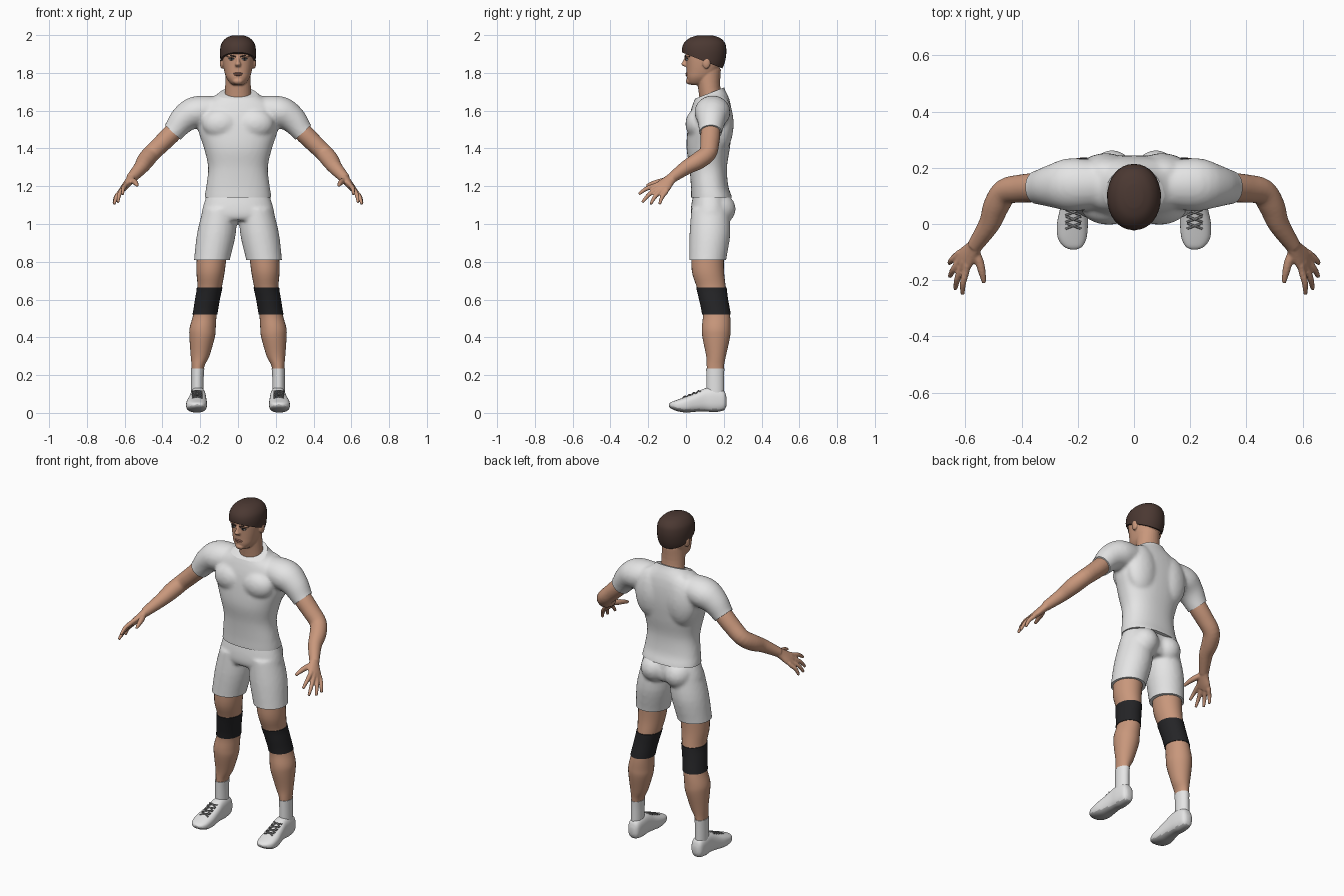
import bpy, bmesh, math
from mathutils import Vector, Matrix

if "Cube" in bpy.data.objects:
    bpy.data.objects.remove(bpy.data.objects["Cube"])


def material(name, *rgb):
    m = bpy.data.materials.new(name)
    m.use_nodes = True
    m.diffuse_color = (*rgb, 1)
    m.node_tree.nodes["Principled BSDF"].inputs["Base Color"].default_value = (*rgb, 1)
    return m


SKIN = material("skin", .58, .31, .20)
HAIR = material("dark_brown_hair", .07, .04, .032)
CLOTH = material("white_cloth", .78, .78, .78)
PAD = material("black_pad", .018, .018, .02)
SOLE = material("sole_grey", .42, .42, .42)
LACE = material("lace_grey", .2, .2, .2)
LIP = material("lip", .40, .18, .13)


def curve(st, k=4):
    """Smooth interpolation through a list of stations."""
    out = []
    for i in range(len(st) - 1):
        quad = zip(st[max(i - 1, 0)], st[i], st[i + 1], st[min(i + 2, len(st) - 1)])
        quad = list(quad)
        for j in range(k):
            t = j / k
            out.append([.5 * (2 * b + (c - a) * t + (2 * a - 5 * b + 4 * c - d) * t * t
                              + (3 * b - a - 3 * c + d) * t ** 3) for a, b, c, d in quad])
    return out + [list(st[-1])]


def add_rings(bm, frames, e=2, n=28):
    """Skin a row of superellipses, each given as centre and two half axes."""
    def power(v):
        return math.copysign(abs(v) ** (2 / e), v)
    rows = []
    for c, u, v in frames:
        angles = [math.tau * i / n for i in range(n)]
        rows.append([bm.verts.new(c + u * power(math.cos(a)) + v * power(math.sin(a))) for a in angles])
    for a, b in zip(rows, rows[1:]):
        for i in range(n):
            bm.faces.new((a[i], a[(i + 1) % n], b[(i + 1) % n], b[i]))
    bm.faces.new(rows[0])
    bm.faces.new(rows[-1])


def stack(bm, st, e=2, n=28, smooth=True):
    """Level sections: z, centre x, centre y, half width, half depth."""
    st = curve(st) if smooth else st
    add_rings(bm, [(Vector((x, y, z)), Vector((rx, 0, 0)), Vector((0, ry, 0)))
                   for z, x, y, rx, ry in st], e, n)


def tube(bm, st, wide=(0, 0, 0), n=16):
    """Sections along a path: x, y, z, radius, second radius."""
    st = curve(st)
    pts = [Vector(s[:3]) for s in st]
    frames = []
    for i, s in enumerate(st):
        t = (pts[min(i + 1, len(pts) - 1)] - pts[max(i - 1, 0)]).normalized()
        w = Vector(wide)
        u = (w - t * w.dot(t)) if w.length else t.cross(Vector((0, 0, 1)))
        u.normalize()
        frames.append((pts[i], u * s[3], u.cross(t) * s[4]))
    add_rings(bm, frames, 2, n)


def ball(bm, centre, radii):
    m = Matrix.Translation(centre) @ Matrix.Diagonal((*radii, 1))
    bmesh.ops.create_uvsphere(bm, u_segments=24, v_segments=16, radius=1, matrix=m)


def body(rows):
    """Centred sections from z, front y, back y, half width."""
    return [(z, 0, (f + b) / 2, w, (b - f) / 2) for z, f, b, w in rows]


def finish(name, bm, *mats, voxel=0, rounds=0, cuts=()):
    """Make the object, fuse its volumes, then trim it with planes."""
    bmesh.ops.recalc_face_normals(bm, faces=bm.faces)
    me = bpy.data.meshes.new(name)
    bm.to_mesh(me)
    ob = bpy.data.objects.new(name, me)
    bpy.context.collection.objects.link(ob)
    if voxel:
        mod = ob.modifiers.new("fuse", 'REMESH')
        mod.mode, mod.voxel_size = 'VOXEL', voxel
        mod = ob.modifiers.new("soften", 'SMOOTH')
        mod.factor, mod.iterations = .5, rounds
        bpy.context.view_layer.update()
        dg = bpy.context.evaluated_depsgraph_get()
        me = bpy.data.meshes.new_from_object(ob.evaluated_get(dg))
        ob.modifiers.clear()
        ob.data = me
    if cuts:
        bm.clear()
        bm.from_mesh(me)
        for point, normal, inside in cuts:
            verts = [v for v in bm.verts if inside(v.co)]
            chosen = set(verts)
            edges = [x for x in bm.edges if chosen.issuperset(x.verts)]
            faces = [x for x in bm.faces if chosen.issuperset(x.verts)]
            bmesh.ops.bisect_plane(bm, geom=verts + edges + faces, plane_co=point,
                                   plane_no=normal, clear_outer=True)
        bmesh.ops.holes_fill(bm, edges=[x for x in bm.edges if x.is_boundary], sides=0)
        bmesh.ops.recalc_face_normals(bm, faces=bm.faces)
        bm.to_mesh(me)
    bm.free()
    me.materials.clear()
    for m in mats:
        me.materials.append(m)
    me.shade_smooth()
    me.set_sharp_from_angle(angle=math.radians(50))
    return ob


def mirrored(ob):
    twin = ob.copy()
    twin.data = ob.data.copy()
    twin.data.transform(Matrix.Scale(-1, 4, (1, 0, 0)))
    twin.data.flip_normals()
    twin.name = ob.name.replace("left", "right")
    bpy.context.collection.objects.link(twin)


# Shirt: trunk, chest and back muscles, and sleeves
bm = bmesh.new()
stack(bm, body([(1.08, .03, .25, .178), (1.14, .027, .244, .177), (1.2, .026, .224, .168),
                (1.3, .018, .217, .158), (1.4, .003, .232, .18), (1.5, .008, .243, .212),
                (1.58, .02, .243, .215), (1.64, .038, .235, .185), (1.68, .054, .222, .12),
                (1.72, .062, .203, .08), (1.78, .068, .19, .074)]), 2.3, 40)
for s in (1, -1):
    ball(bm, (.09 * s, .06, 1.53), (.1, .063, .08))
    ball(bm, (.1 * s, .185, 1.53), (.1, .067, .15))
    tube(bm, [(.1 * s, .14, 1.6, .08, .075), (.22 * s, .14, 1.592, .095, .085),
              (.29 * s, .135, 1.552, .077, .073), (.345 * s, .13, 1.485, .06, .057),
              (.40 * s, .127, 1.43, .056, .054)], n=28)
sleeve_cuts = [((.345 * s, .13, 1.485), (.68 * s, 0, -.73), lambda p, s=s: p.x * s > .25) for s in (1, -1)]
finish("shirt", bm, CLOTH, voxel=.01, rounds=6, cuts=sleeve_cuts + [
    ((0, 0, 1.14), (0, 0, -1), lambda p: p.z < 1.3),
    ((0, .065, 1.67), (0, -.36, .93), lambda p: p.z > 1.62)])

# Shorts: hips, seat and two legs
bm = bmesh.new()
stack(bm, body([(1.17, .042, .215, .16), (1.1, .028, .23, .183), (1.05, .025, .23, .192),
                (1.02, .035, .215, .17)]), 2.3, 40)
for s in (1, -1):
    ball(bm, (.078 * s, .165, 1.08), (.085, .098, .088))
    stack(bm, [(1.08, .095 * s, .128, .09, .1), (.95, .114 * s, .127, .103, .108),
               (.81, .138 * s, .115, .095, .098), (.75, .145 * s, .112, .093, .096)])
finish("shorts", bm, CLOTH, voxel=.01, rounds=5,
       cuts=[((0, 0, .81), (0, 0, -1), lambda p: p.z < .9)])

# Legs, with knee pads and socks that follow their shape
leg = curve([(.86, .137, .115, .08, .085), (.75, .145, .116, .075, .085), (.665, .15, .134, .064, .077),
             (.6, .162, .146, .062, .073), (.52, .175, .161, .062, .072), (.45, .187, .16, .069, .076),
             (.4, .19, .16, .067, .073), (.3, .201, .159, .049, .052), (.235, .213, .155, .032, .045),
             (.12, .215, .155, .03, .044), (.07, .215, .155, .03, .044)])
for name, mat, low, high, grow in (("left_leg", SKIN, 0, 1, 0), ("left_knee_pad", PAD, .519, .666, .004),
                                   ("left_sock", CLOTH, 0, .236, .003)):
    bm = bmesh.new()
    stack(bm, [(z, x, y, a + grow, b + grow) for z, x, y, a, b in leg if low < z < high], smooth=False)
    mirrored(finish(name, bm, mat))

# Shoes: sections from heel to toe given as y, centre x, half width, bottom, top
shoe = [(.215, .212, .015, .04, .08), (.2, .212, .034, .014, .118), (.15, .212, .041, .004, .135),
        (.1, .212, .043, .008, .13), (.05, .215, .049, .006, .106), (0, .219, .055, .002, .086),
        (-.05, .22, .051, .01, .068), (-.08, .217, .033, .024, .056), (-.091, .215, .01, .034, .046)]
bm = bmesh.new()
add_rings(bm, [(Vector((x, y, (lo + hi) / 2)), Vector((w, 0, 0)), Vector((0, 0, (hi - lo) / 2)))
               for y, x, w, lo, hi in curve(shoe)], 2.6, 36)
ob = finish("left_shoe", bm, CLOTH, SOLE)
for p in ob.data.polygons:
    p.material_index = int(p.center.z < .02 + .3 * max(0, -.02 - p.center.y))
mirrored(ob)

# Laces criss-crossing over the instep
bm = bmesh.new()
for i in range(4):
    y = .075 - .024 * i
    h = .087 + .4 * y
    for s in (1, -1):
        tube(bm, [(.216 - .027 * s, y, h - .003, .004, .004), (.216, y - .01, h - .001, .004, .004),
                  (.216 + .027 * s, y - .02, h - .011, .004, .004)], n=8)
mirrored(finish("left_laces", bm, LACE))

# Arm, palm, fingers and thumb fused together
bm = bmesh.new()
tube(bm, [(.30, .135, 1.535, .045, .045), (.345, .13, 1.485, .052, .05), (.40, .126, 1.43, .05, .048),
          (.457, .115, 1.375, .047, .046), (.49, .065, 1.335, .046, .046), (.515, 0, 1.298, .038, .038),
          (.568, -.08, 1.24, .027, .027)], n=24)
across = (.03, .06, -.035)
tube(bm, [(.555, -.06, 1.255, .026, .024), (.575, -.092, 1.228, .033, .022),
          (.598, -.12, 1.2, .043, .019), (.613, -.142, 1.182, .042, .014)], across)
for knuckle, tip in (((.597, -.165, 1.203), (.61, -.25, 1.158)), ((.611, -.152, 1.187), (.636, -.232, 1.114)),
                     ((.621, -.133, 1.175), (.656, -.188, 1.104)), ((.626, -.108, 1.168), (.658, -.14, 1.104))):
    a, b = Vector(knuckle), Vector(tip)
    back = a + (a - b) * .25
    mid = (a + b) / 2 + Vector((.005, -.003, .006))
    tube(bm, [(*back, .011, .011), (*a, .013, .013), (*mid, .0115, .0115), (*b, .008, .008)], n=12)
tube(bm, [(.568, -.09, 1.235, .015, .015), (.55, -.135, 1.225, .016, .016),
          (.54, -.175, 1.215, .013, .013), (.533, -.21, 1.202, .008, .008)], n=12)
mirrored(finish("left_arm", bm, SKIN, voxel=.005, rounds=3))

# Head: skull and jaw, neck, chin, nose and ears fused together
bm = bmesh.new()
stack(bm, body([(1.735, .03, .09, .024), (1.747, .012, .12, .042), (1.775, .004, .145, .062),
                (1.81, .003, .17, .073), (1.85, .001, .183, .08), (1.89, -.002, .193, .083),
                (1.93, -.003, .195, .08), (1.96, .03, .17, .06), (1.98, .07, .12, .02)]), 2.3, 36)
stack(bm, [(1.62, 0, .142, .072, .066), (1.72, 0, .123, .068, .059), (1.82, 0, .115, .065, .07)])
stack(bm, [(1.888, 0, .005, .008, .009), (1.86, 0, -.004, .01, .014), (1.845, 0, -.007, .016, .018),
           (1.834, 0, .001, .013, .012)], n=16)
ball(bm, (0, .02, 1.756), (.028, .021, .018))
for s in (1, -1):
    ball(bm, (.085 * s, .108, 1.853), (.011, .021, .031))
    ball(bm, (.03 * s, .012, 1.89), (.03, .016, .009))
finish("head", bm, SKIN, voxel=.0045, rounds=2)

# Hair cap, trimmed from the fringe down to the nape
bm = bmesh.new()
stack(bm, body([(1.78, 0, .17, .066), (1.84, -.01, .2, .088), (1.89, -.02, .212, .095),
                (1.93, -.021, .213, .094), (1.96, -.009, .205, .085), (1.985, .02, .18, .062),
                (1.998, .06, .14, .03)]), 2.1, 32)
finish("hair", bm, HAIR, cuts=[((0, -.02, 1.908), (0, -.37, -.93), lambda p: True)])

# Face details
bm = bmesh.new()
tube(bm, [(.013, -.005, 1.885, .0035, .0035), (.036, 0, 1.892, .0045, .0045), (.06, .019, 1.886, .003, .003)], n=10)
mirrored(finish("left_brow", bm, HAIR))
bm = bmesh.new()
ball(bm, (.034, .006, 1.872), (.014, .008, .006))
mirrored(finish("left_eye", bm, CLOTH))
bm = bmesh.new()
ball(bm, (.034, .001, 1.872), (.006, .005, .006))
tube(bm, [(.019, .002, 1.875, .002, .002), (.034, -.002, 1.879, .002, .002), (.051, .01, 1.874, .002, .002)], n=8)
mirrored(finish("left_iris_and_lashes", bm, PAD))
bm = bmesh.new()
for z, w in ((1.797, .025), (1.789, .021)):
    ball(bm, (0, .006, z), (w, .009, .005))
finish("lips", bm, LIP)
